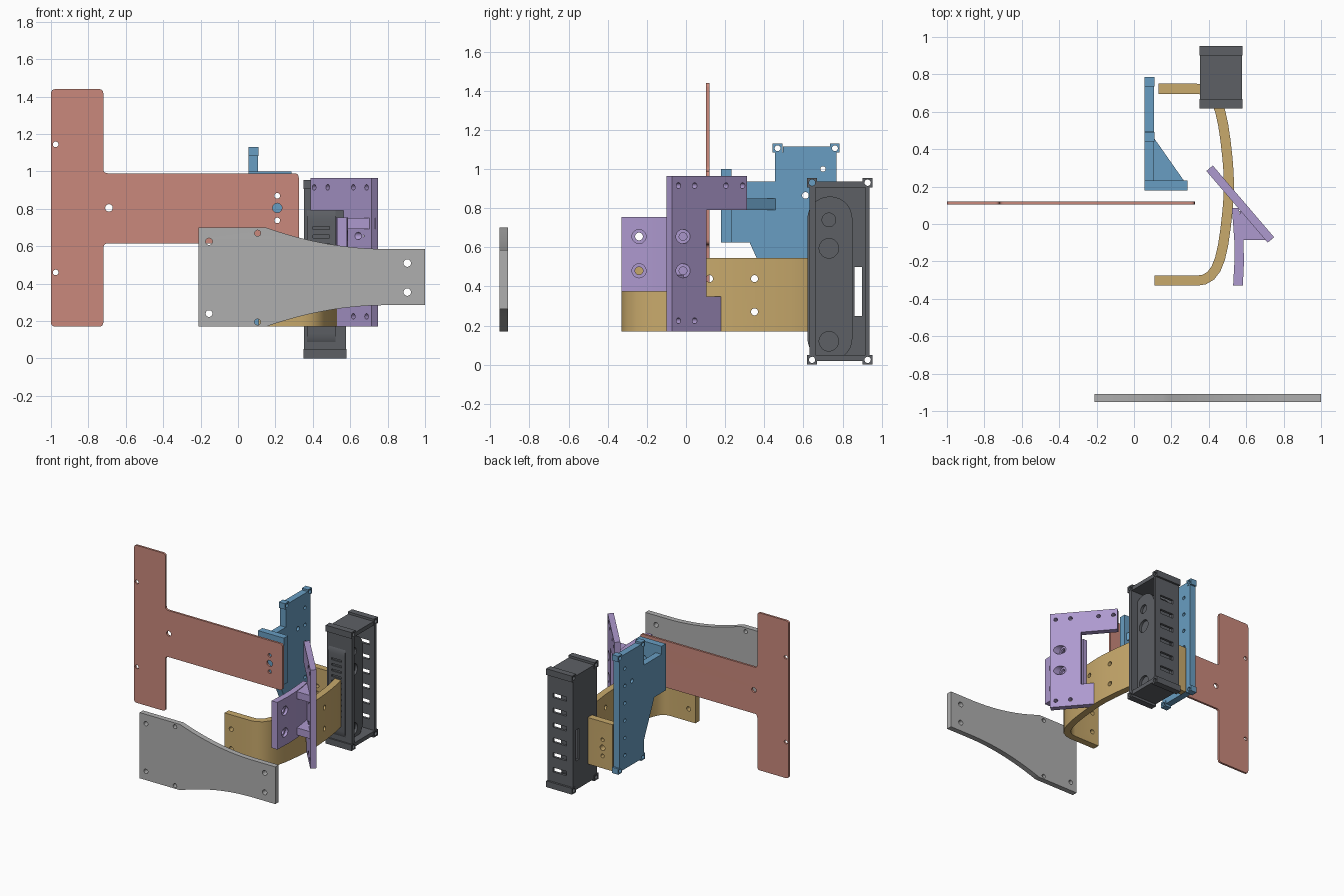
import bpy, bmesh, math
from mathutils import Vector, Matrix

cube = bpy.data.objects.get("Cube")
if cube:
    bpy.data.objects.remove(cube, do_unlink=True)

X, Y, Z = Vector((1, 0, 0)), Vector((0, 1, 0)), Vector((0, 0, 1))
# Each frame: horizontal axis, vertical axis, thickness axis, origin
SIDE = (Y, Z, X, Vector())
FRONT = (X, Z, Y, Vector())
PLAN = (X, Y, Z, Vector())
SLANT = (Vector((-.65, .76, 0)), Z, Vector((.76, .65, 0)), Vector((.659, 0, 0)))


def material(name, colour):
    m = bpy.data.materials.new(name)
    m.use_nodes = True
    m.diffuse_color = (*colour, 1)
    m.node_tree.nodes["Principled BSDF"].inputs["Base Color"].default_value = (*colour, 1)
    return m


RED = material("salmon red", (.59, .25, .20))
GREY = material("light grey", (.43, .43, .43))
GOLD = material("sand gold", (.58, .40, .15))
BLUE = material("steel blue", (.14, .34, .54))
PURPLE = material("lavender", (.42, .32, .62))
DARK = material("charcoal", (.11, .117, .13))


def circle(u, v, r, n=24):
    return [(u + r * math.cos(2 * math.pi * i / n), v + r * math.sin(2 * math.pi * i / n))
            for i in range(n)]


def rect(u0, u1, v0, v1):
    return [(u0, v0), (u1, v0), (u1, v1), (u0, v1)]


def rounded(pts, r, steps=6):
    """Replace every corner with a short curve."""
    out = []
    for i, p in enumerate(pts):
        p = Vector(p)
        a = p + (Vector(pts[i - 1]) - p).normalized() * r
        b = p + (Vector(pts[(i + 1) % len(pts)]) - p).normalized() * r
        for k in range(steps + 1):
            t = k / steps
            out.append(tuple(a * (1 - t) ** 2 + p * 2 * t * (1 - t) + b * t * t))
    return out


def stadium(u, v0, v1, r, n=14):
    top = [(u + r * math.cos(math.pi * i / n), v1 - r + r * math.sin(math.pi * i / n)) for i in range(n + 1)]
    low = [(u - r * math.cos(math.pi * i / n), v0 + r - r * math.sin(math.pi * i / n)) for i in range(n + 1)]
    return top + low


def notched(u0, u1, v0, v1, s):
    """Rectangle with square notches at its corners."""
    return [(u0 + s, v0), (u1 - s, v0), (u1 - s, v0 + s), (u1, v0 + s),
            (u1, v1 - s), (u1 - s, v1 - s), (u1 - s, v1), (u0 + s, v1),
            (u0 + s, v1 - s), (u0, v1 - s), (u0, v0 + s), (u0 + s, v0 + s)]


def plate(name, loops, frame, lo, hi, mat=None):
    """Extruded flat profile; inner loops become holes."""
    cu = bpy.data.curves.new(name, 'CURVE')
    cu.dimensions, cu.fill_mode, cu.extrude = '2D', 'BOTH', (hi - lo) / 2
    for loop in loops:
        s = cu.splines.new('POLY')
        s.points.add(len(loop) - 1)
        for p, (u, v) in zip(s.points, loop):
            p.co = (u, v, 0, 1)
        s.use_cyclic_u = True
    tmp = bpy.data.objects.new(name, cu)
    me = bpy.data.meshes.new_from_object(tmp)
    bpy.data.objects.remove(tmp)
    bpy.data.curves.remove(cu)
    u, v, w, o = frame
    m = Matrix((u, v, w)).transposed().to_4x4()
    m.translation = o + w * (lo + hi) / 2
    bm = bmesh.new()
    bm.from_mesh(me)
    bm.transform(m)
    bmesh.ops.remove_doubles(bm, verts=bm.verts, dist=1e-5)
    bmesh.ops.recalc_face_normals(bm, faces=bm.faces)
    bm.to_mesh(me)
    bm.free()
    me.materials.clear()
    ob = bpy.data.objects.new(name, me)
    bpy.context.collection.objects.link(ob)
    if mat:
        me.materials.append(mat)
        smooth(me)
    return ob


def smooth(me):
    for p in me.polygons:
        p.use_smooth = True
    me.set_sharp_from_angle(angle=math.radians(30))


def cut(ob, loops, frame, lo, hi):
    """Subtract extruded loops from a part."""
    tool = plate("cutter", loops, frame, lo, hi)
    tool.hide_render = True
    mod = ob.modifiers.new("cut", 'BOOLEAN')
    mod.operation, mod.solver, mod.object = 'DIFFERENCE', 'EXACT', tool
    dg = bpy.context.evaluated_depsgraph_get()
    dg.update()
    me = bpy.data.meshes.new_from_object(ob.evaluated_get(dg))
    ob.modifiers.clear()
    ob.data = me
    smooth(me)
    bpy.data.objects.remove(tool, do_unlink=True)


# T-shaped red panel
tee = [(-1, .17), (-.72, .17), (-.72, .615), (.325, .615), (.325, .99),
       (-.72, .99), (-.72, 1.44), (-1, 1.44)]
plate("tee_panel", [rounded(tee, .025), circle(-.975, 1.145, .015), circle(-.975, .46, .015),
                    circle(-.69, .805, .02), circle(.21, .87, .015), circle(.21, .805, .025),
                    circle(.21, .738, .015)], FRONT, .103, .12, RED)

# Tapered grey plate with curved flanks
upper = [(.15 + .65 * i / 16, .585 + .115 * (1 - i / 16) ** 2) for i in range(17)]
lower = [(x, .87 - z) for x, z in upper]
taper = [(-.21, .70)] + upper + [(1, .585), (1, .285)] + lower[::-1] + [(-.21, .17)]
holes = [circle(x, z, r) for x, z, r in ((-.155, .625, .018), (-.155, .24, .018), (.105, .67, .016),
                                         (.105, .195, .016), (.905, .51, .02), (.905, .355, .02))]
plate("tapered_plate", [taper] + holes, FRONT, -.953, -.91, GREY)

# Bent band: centreline mirrored about its middle, then thickened
half = [(.11, -.303), (.335, -.303), (.375, -.297), (.41, -.277), (.438, -.24), (.46, -.185),
        (.477, -.11), (.49, -.02), (.5, .07), (.506, .15), (.507, .21)]
path = [Vector(p) for p in half] + [Vector((x + .02 * (x < .2), .42 - y)) for x, y in half[-2::-1]]
left, right = [], []
for i, p in enumerate(path):
    d = (path[min(i + 1, len(path) - 1)] - path[max(i - 1, 0)]).normalized()
    n = Vector((d.y, -d.x)) * .027
    left.append(tuple(p - n))
    right.append(tuple(p + n))
band = plate("bent_band", [left + right[::-1]], PLAN, .17, .545, GOLD)
cut(band, [circle(y, z, .018) for y in (.12, .35) for z in (.27, .44)], SIDE, .4, .65)
cut(band, [circle(.17, z, .018) for z in (.27, .43)], FRONT, -.4, -.2)
cut(band, [circle(.22, z, r) for z, r in ((.27, .015), (.335, .022), (.40, .015))], FRONT, .6, .85)

# Blue bracket: web, corner lugs, flange and rib
web = [(.23, .625), (.325, .625), (.455, .335), (.455, .22), (.495, .22), (.495, .19), (.735, .19),
       (.735, .22), (.77, .22), (.77, 1.085), (.735, 1.085), (.735, 1.115), (.495, 1.115),
       (.495, 1.085), (.455, 1.085), (.455, .935), (.23, .935)]
column = [circle(.70, .30 + .14 * i, .014) for i in range(6)]
plate("bracket_web", [web, circle(.61, .865, .017)] + column, SIDE, .055, .108, BLUE)
for y in (.442, .735):
    for z in (.175, 1.083):
        plate("bracket_lug", [rect(y, y + .05, z, z + .047), circle(y + .026, z + .023, .015)],
              SIDE, .055, .11, BLUE)
plate("bracket_flange", [rect(.055, .285, .625, 1), circle(.21, .87, .015), circle(.21, .738, .015)],
      FRONT, .178, .232, BLUE)
plate("bracket_rib", [[(.105, .23), (.268, .23), (.108, .458)]], PLAN, .79, .85, BLUE)

# Purple slanted clamp plate (horizontal positions given as y, scaled onto the slope)
clamp = [(-.085, .17), (.165, .17), (.165, .348), (.09, .348), (.09, .79),
         (.298, .79), (.298, .965), (-.085, .965)]
screws = [circle(y / .76, z, .015) for y, z in ((-.053, .915), (.03, .915), (.19, .915), (.275, .915),
                                                (-.053, .225), (.03, .225))]
slanted = plate("clamp_plate", [[(y / .76, z) for y, z in clamp]] + screws, SLANT, -.0225, .0225, PURPLE)

# Purple curved leaf and the two ribs that join it to the clamp
leaf = plate("clamp_leaf", [[(.53, -.33), (.582, -.33), (.588, -.2), (.585, -.09), (.575, .0),
                             (.56, .085), (.523, .085), (.53, 0), (.537, -.1), (.537, -.2)]],
             PLAN, .375, .755, PURPLE)
for z in (.40, .692):
    plate("clamp_rib", [[(.58, -.085), (.735, -.085), (.60, .07), (.565, .07)]], PLAN, z, z + .058, PURPLE)
for part, y, step in ((slanted, -.015, .672), (leaf, -.24, .565)):
    cut(part, [circle(y, z, .02) for z in (.48, .655)], SIDE, .45, .85)
    cut(part, [circle(y, z, .036) for z in (.48, .655)], SIDE, step, .85)

# Dark case: shell open on one side, pierced back wall, corner bars
shell = plate("case_shell", [notched(.63, .937, .018, .937, .03), rect(.662, .917, .05, .905)],
              SIDE, .352, .578, DARK)
cut(shell, [rect(.41, .53, z, z + .035) for z in (.13, .25, .37, .49, .61, .73)], FRONT, .9, 1)
plate("case_wall", [rect(.655, .92, .045, .91), rect(.86, .90, .25, .50)], SIDE, .352, .372, DARK)
for y in (.618, .902):
    for z in (0, .905):
        plate("case_corner_bar", [rect(y, y + .051, z, z + .05), circle(y + .026, z + .025, .016)],
              SIDE, .35, .58, DARK)

# Rounded module inside the case, with vents and round recesses
module = plate("case_module", [stadium(.735, .02, .86, .115)], SIDE, .37, .52, DARK)
cut(module, [circle(.73, .74, .035), circle(.73, .595, .05), circle(.73, .12, .05)], SIDE, .50, .6)
vents = [rect(.40, .49, .24 + .045 * i, .255 + .045 * i) for i in range(11)]
cut(module, [v for v in vents], FRONT, .55, .635)
